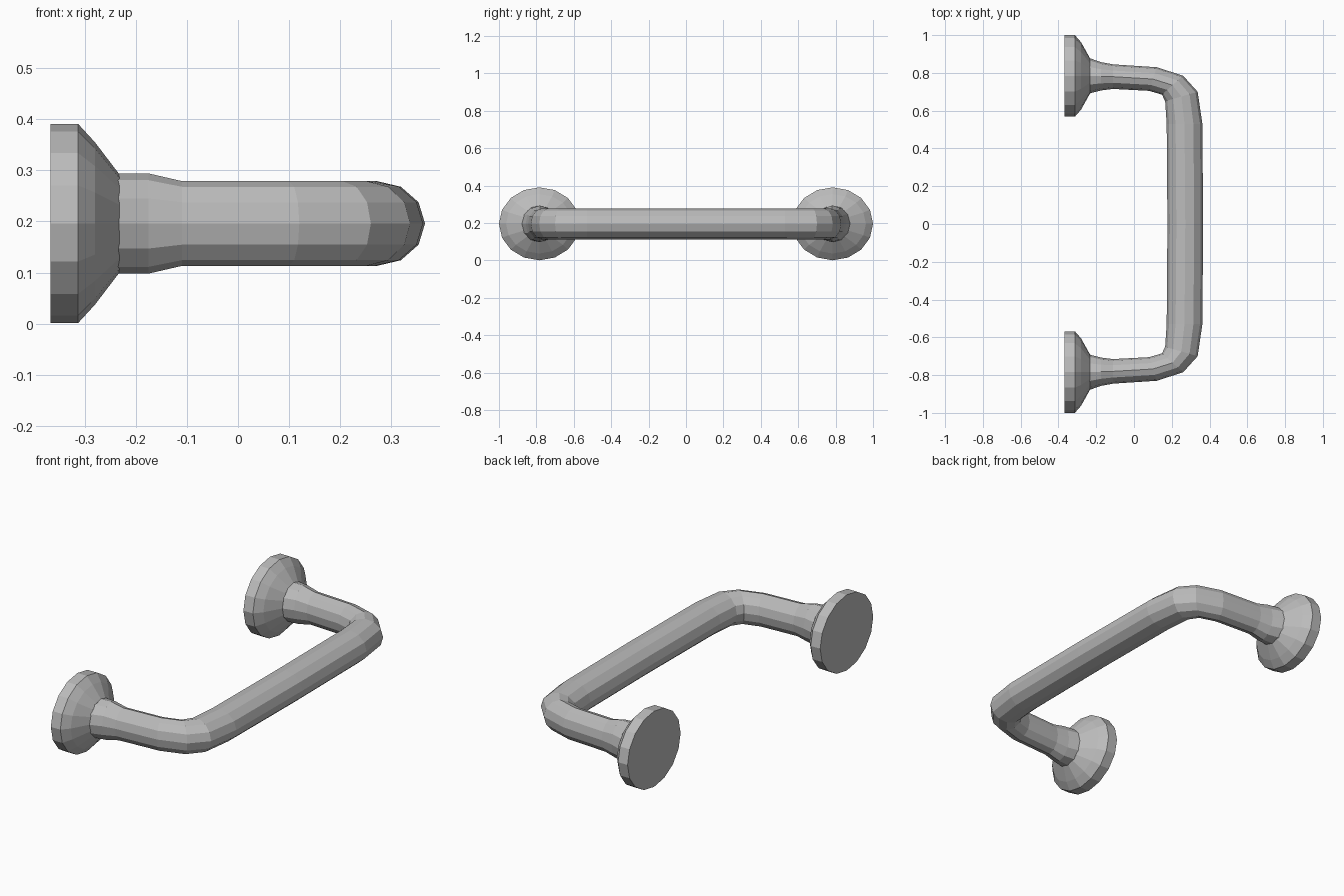
import bpy
import bmesh
import math
from mathutils import Vector

cube = bpy.data.objects.get("Cube")
if cube:
    bpy.data.objects.remove(cube, do_unlink=True)

metal = bpy.data.materials.new("grey_metal")
metal.use_nodes = True
colour = (0.5, 0.5, 0.5, 1)
metal.diffuse_color = colour
metal.node_tree.nodes["Principled BSDF"].inputs["Base Color"].default_value = colour

MID_Z = 0.196   # height of the handle axis
MOUNT_Y = 0.784  # distance of each mount from the centre


def loft(name, sections, sides):
    """Skin elliptical rings, each given as outer xy, inner xy and half height."""
    bm = bmesh.new()
    rings = []
    for outer, inner, half_z in sections:
        a, b = Vector(outer), Vector(inner)
        centre, reach = (a + b) / 2, (a - b) / 2
        ring = []
        for i in range(sides):
            t = math.tau * i / sides
            p = centre + reach * math.cos(t)
            ring.append(bm.verts.new((p.x, p.y, MID_Z + half_z * math.sin(t))))
        rings.append(ring)
    for r, s in zip(rings, rings[1:]):
        for i in range(sides):
            j = (i + 1) % sides
            bm.faces.new((r[i], r[j], s[j], s[i]))
    bm.faces.new(rings[0])
    bm.faces.new(rings[-1])
    bmesh.ops.recalc_face_normals(bm, faces=bm.faces)
    mesh = bpy.data.meshes.new(name)
    bm.to_mesh(mesh)
    bm.free()
    mesh.materials.append(metal)
    obj = bpy.data.objects.new(name, mesh)
    bpy.context.collection.objects.link(obj)
    return obj


# Wall mounts: a short disc with a cone narrowing to the neck
mount_profile = [(-0.367, 0.216, 0.195), (-0.313, 0.216, 0.195),
                 (-0.28, 0.178, 0.159), (-0.232, 0.092, 0.096)]
for name, side in (("left_mount", 1), ("right_mount", -1)):
    y = side * MOUNT_Y
    loft(name, [((x, y + ry), (x, y - ry), rz) for x, ry, rz in mount_profile], 16)

# Grip: neck, arm and rounded corner, mirrored about the middle
half = [
    ((-0.24, 0.88), (-0.24, 0.69), 0.098),
    ((-0.175, 0.857), (-0.175, 0.707), 0.098),
    ((-0.11, 0.845), (-0.11, 0.715), 0.083),
    ((0.12, 0.83), (0.08, 0.705), 0.083),
    ((0.26, 0.785), (0.148, 0.685), 0.083),
    ((0.337, 0.70), (0.165, 0.65), 0.083),
    ((0.362, 0.53), (0.173, 0.53), 0.083),
]
middle = [((0.366, 0), (0.177, 0), 0.083)]
mirrored = [((a[0], -a[1]), (b[0], -b[1]), h) for a, b, h in reversed(half)]
loft("grip_bar", half + middle + mirrored, 12)
